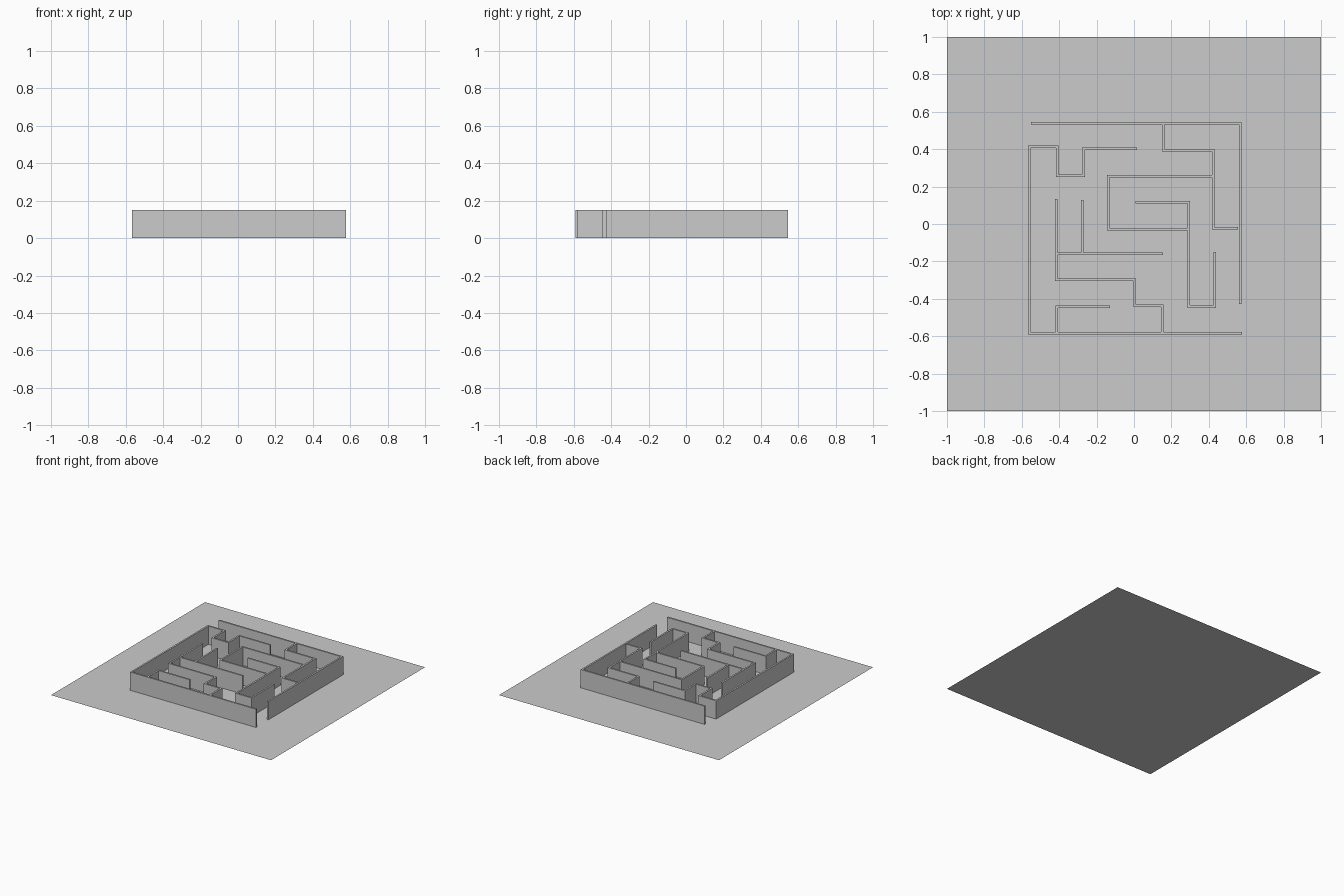
import bpy, bmesh
from mathutils import Vector

if "Cube" in bpy.data.objects:
    bpy.data.objects.remove(bpy.data.objects["Cube"])

HEIGHT = 0.15
HALF = 0.0068   # half wall thickness


def wall(name, pts):
    """Extrude a mitred, right-angled wall along a polyline."""
    pts = [Vector(p) for p in pts]
    dirs = [(b - a).normalized() for a, b in zip(pts, pts[1:])]
    normals = [Vector((-d.y, d.x)) for d in dirs]
    left, right = [], []
    for i, p in enumerate(pts):
        off = Vector((0, 0))
        if i > 0:
            off += normals[i - 1]
        if i < len(normals):
            off += normals[i]
        left.append(p + off * HALF)
        right.append(p - off * HALF)
    bm = bmesh.new()
    rows = [[bm.verts.new((q.x, q.y, z)) for q in side]
            for z in (0, HEIGHT) for side in (left, right)]
    lb, rb, lt, rt = rows
    for i in range(len(pts) - 1):
        j = i + 1
        bm.faces.new((lb[i], lb[j], rb[j], rb[i]))
        bm.faces.new((lt[i], rt[i], rt[j], lt[j]))
        bm.faces.new((lb[i], lt[i], lt[j], lb[j]))
        bm.faces.new((rb[i], rb[j], rt[j], rt[i]))
    for k in (0, -1):
        bm.faces.new((lb[k], rb[k], rt[k], lt[k]))
    bmesh.ops.recalc_face_normals(bm, faces=bm.faces)
    mesh = bpy.data.meshes.new(name)
    bm.to_mesh(mesh)
    bm.free()
    obj = bpy.data.objects.new(name, mesh)
    bpy.context.collection.objects.link(obj)


# Floor
bpy.ops.mesh.primitive_plane_add(size=2)
bpy.context.object.name = "floor"

# Outer walls
wall("outer_wall_top_right", [(-.55, .538), (.569, .538), (.569, -.428)])
wall("outer_wall_left_bottom", [(.577, -.585), (-.56, -.585), (-.56, .412), (-.411, .412),
                                (-.411, .257), (-.27, .257), (-.27, .402), (.016, .402)])

# Upper right passages
wall("upper_right_wall", [(.156, .532), (.156, .395), (.424, .395), (.424, -.023), (.557, -.023)])
wall("centre_room_wall", [(.418, .256), (-.138, .256), (-.138, -.029), (.285, -.029)])
wall("hook_wall", [(.008, .117), (.292, .117), (.292, -.441), (.431, -.441), (.431, -.15)])

# Lower left passages
wall("lower_left_wall", [(-.416, .133), (-.416, -.297), (.005, -.297), (.005, -.437),
                         (.152, -.437), (.152, -.579)])
wall("middle_wall", [(-.41, -.16), (.156, -.16)])
wall("stub_wall", [(-.277, .128), (-.277, -.154)])
wall("lower_hook_wall", [(-.413, -.579), (-.413, -.443), (-.127, -.443)])
